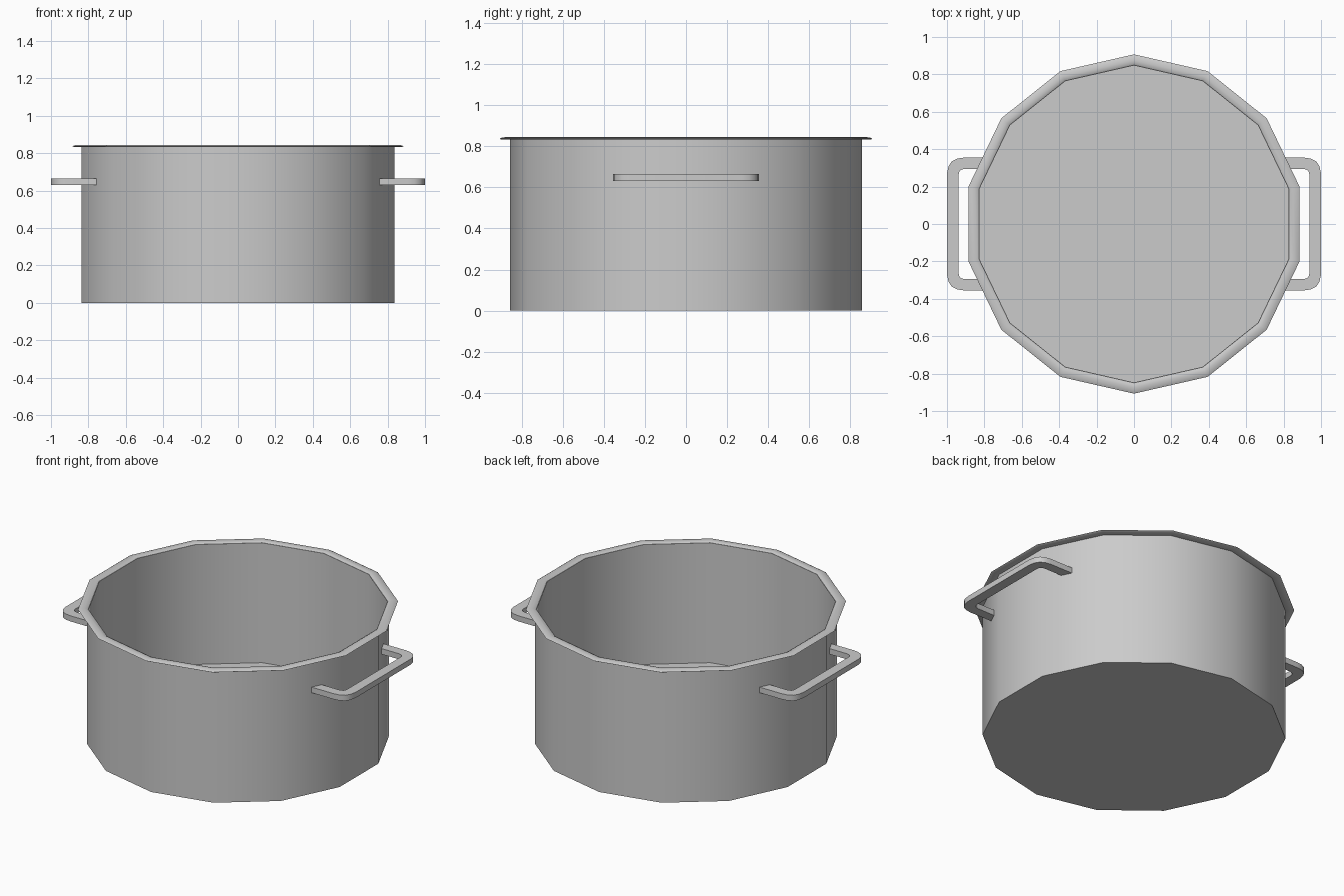
import bpy, bmesh, math

if "Cube" in bpy.data.objects:
    bpy.data.objects.remove(bpy.data.objects["Cube"])

SIDES = 14


def finish(name, bm):
    bmesh.ops.recalc_face_normals(bm, faces=bm.faces)
    mesh = bpy.data.meshes.new(name)
    bm.to_mesh(mesh)
    bm.free()
    ob = bpy.data.objects.new(name, mesh)
    bpy.context.collection.objects.link(ob)
    bpy.ops.object.select_all(action='DESELECT')
    bpy.context.view_layer.objects.active = ob
    ob.select_set(True)
    bpy.ops.object.shade_smooth_by_angle(angle=math.radians(32))
    return ob


def lathe(name, profile, closed=False):
    """Turn (radius, z) points into a 14-sided ring with a corner facing y."""
    bm = bmesh.new()
    rings = []
    for r, z in profile:
        ring = []
        for i in range(SIDES):
            a = math.pi / 2 + math.tau * i / SIDES
            ring.append(bm.verts.new((r * math.cos(a), r * math.sin(a), z)))
        rings.append(ring)
    pairs = list(zip(rings, rings[1:]))
    if closed:
        pairs.append((rings[-1], rings[0]))
    else:
        bm.faces.new(rings[0])
        bm.faces.new(rings[-1])
    for a, b in pairs:
        for i in range(SIDES):
            j = (i + 1) % SIDES
            bm.faces.new((a[i], a[j], b[j], b[i]))
    return finish(name, bm)


def handle(name, side):
    """Flat bracket: outer and inner outlines bridged, then given thickness."""
    half_out = [(0.75, 0.355), (0.91, 0.355), (0.945, 0.35), (0.975, 0.335), (0.992, 0.308), (1.0, 0.27)]
    half_in = [(0.775, 0.295), (0.905, 0.295), (0.918, 0.292), (0.929, 0.286), (0.935, 0.277), (0.938, 0.262)]
    outer = half_out + [(x, -y) for x, y in reversed(half_out)]
    inner = half_in + [(x, -y) for x, y in reversed(half_in)]
    bm = bmesh.new()
    loops = [[bm.verts.new((side * o[0], o[1], z)), bm.verts.new((side * i[0], i[1], z))]
             for z in (0.63, 0.665) for o, i in zip(outer, inner)]
    n = len(outer)
    sections = [(loops[k][0], loops[k][1], loops[k + n][1], loops[k + n][0]) for k in range(n)]
    for a, b in zip(sections, sections[1:]):
        for k in range(4):
            m = (k + 1) % 4
            bm.faces.new((a[k], a[m], b[m], b[k]))
    bm.faces.new(sections[0])
    bm.faces.new(sections[-1])
    return finish(name, bm)


# Pot body with thin wall and raised inner floor
lathe("pot_body", [(0.857, 0), (0.857, 0.836), (0.847, 0.838), (0.847, 0.09)])

# Flared lip, gently crowned on top
lathe("pot_rim", [(0.855, 0.832), (0.9, 0.833), (0.907, 0.837), (0.897, 0.842),
                  (0.876, 0.845), (0.858, 0.843), (0.847, 0.836)], closed=True)

# Side handles
for label, side in (("right", 1), ("left", -1)):
    handle(label + "_handle", side)
